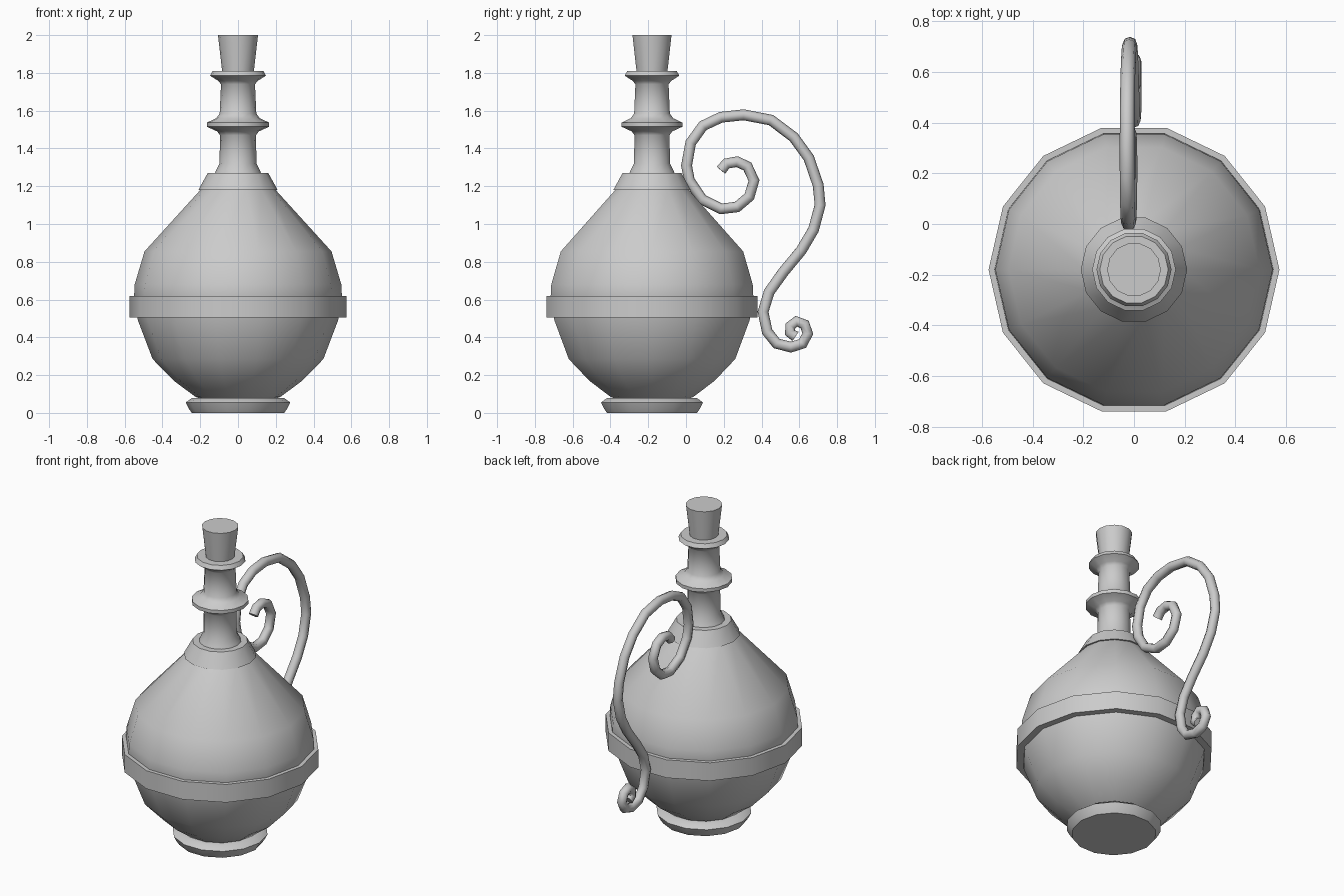
import bpy, bmesh, math

if "Cube" in bpy.data.objects:
    bpy.data.objects.remove(bpy.data.objects["Cube"])

SIDES = 14
AXIS_Y = -0.18


def smooth(ob, degrees):
    bpy.ops.object.select_all(action='DESELECT')
    ob.select_set(True)
    bpy.context.view_layer.objects.active = ob
    bpy.ops.object.shade_smooth_by_angle(angle=math.radians(degrees))


def lathe(name, profile, closed=False, degrees=30):
    """Spin an (r, z) profile around the bottle axis; cap the ends unless closed."""
    bm = bmesh.new()
    rings = []
    for r, z in profile:
        rings.append([bm.verts.new((r * math.cos(2 * math.pi * i / SIDES),
                                    r * math.sin(2 * math.pi * i / SIDES), z))
                      for i in range(SIDES)])
    pairs = list(zip(rings, rings[1:]))
    if closed:
        pairs.append((rings[-1], rings[0]))
    else:
        bm.faces.new(rings[0][::-1])
        bm.faces.new(rings[-1])
    for a, b in pairs:
        for i in range(SIDES):
            j = (i + 1) % SIDES
            bm.faces.new((a[i], a[j], b[j], b[i]))
    bmesh.ops.recalc_face_normals(bm, faces=bm.faces)
    me = bpy.data.meshes.new(name)
    bm.to_mesh(me)
    bm.free()
    ob = bpy.data.objects.new(name, me)
    ob.location.y = AXIS_Y
    bpy.context.collection.objects.link(ob)
    smooth(ob, degrees)
    return ob


# Foot and round body
lathe("foot", [(0.245, 0), (0.262, 0.025), (0.277, 0.055), (0.245, 0.078), (0.2, 0.08)], degrees=50)
lathe("body", [(0.2, 0.075), (0.225, 0.085), (0.34, 0.17), (0.452, 0.285), (0.53, 0.49),
               (0.55, 0.62), (0.547, 0.68), (0.495, 0.855), (0.195, 1.185)], degrees=40)
# Flat band around the belly
lathe("belly_band", [(0.53, 0.505), (0.574, 0.505), (0.574, 0.62), (0.53, 0.62)], closed=True)
# Tapered collar at the shoulder
lathe("collar", [(0.15, 1.18), (0.21, 1.18), (0.16, 1.27), (0.1, 1.27)], closed=True)
# Neck with two flared rings
lathe("neck", [(0.125, 1.26), (0.118, 1.28), (0.098, 1.32), (0.095, 1.47), (0.11, 1.49),
               (0.165, 1.515), (0.165, 1.537), (0.115, 1.56), (0.097, 1.585), (0.09, 1.74),
               (0.105, 1.758), (0.148, 1.785), (0.135, 1.81), (0.09, 1.81)], degrees=50)
# Stopper
lathe("stopper", [(0.083, 1.8), (0.106, 2.0)])

# Scroll handle: (y, z) centre line, leaning slightly in x
path = [(.185, 1.285), (.215, 1.32), (.27, 1.33), (.325, 1.305), (.36, 1.23), (.335, 1.145),
        (.27, 1.09), (.185, 1.08), (.085, 1.13), (.018, 1.23), (.003, 1.31), (.025, 1.43),
        (.09, 1.52), (.185, 1.565), (.305, 1.578), (.45, 1.55), (.57, 1.46), (.65, 1.35),
        (.70, 1.205), (.71, 1.10), (.675, .97), (.61, .86), (.515, .745), (.44, .64),
        (.408, .535), (.43, .43), (.48, .367), (.555, .348), (.617, .367), (.645, .42),
        (.628, .468), (.585, .485), (.553, .46), (.55, .425), (.58, .405)]
cu = bpy.data.curves.new("handle", 'CURVE')
cu.dimensions = '3D'
cu.bevel_depth = 0.029
cu.bevel_resolution = 2
cu.use_fill_caps = True
sp = cu.splines.new('POLY')
sp.points.add(len(path) - 1)
for p, (y, z) in zip(sp.points, path):
    p.co = (-0.028 * (z - 0.4) / 1.2, y, z, 1)
handle = bpy.data.objects.new("handle", cu)
bpy.context.collection.objects.link(handle)
bpy.ops.object.select_all(action='DESELECT')
handle.select_set(True)
bpy.context.view_layer.objects.active = handle
bpy.ops.object.convert(target='MESH')
smooth(bpy.context.view_layer.objects.active, 65)
